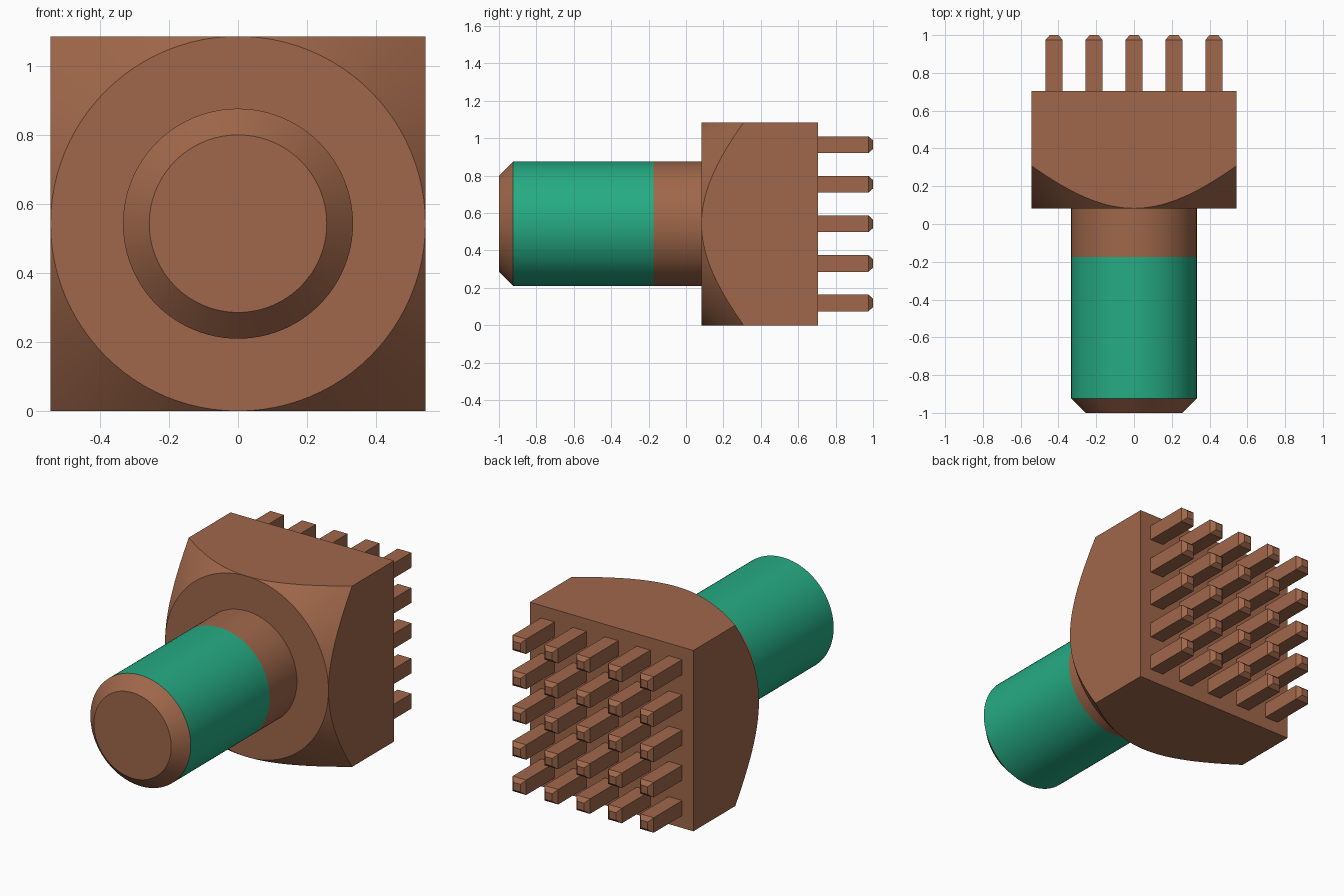
import bpy, bmesh
from math import sin, cos, pi, radians
from mathutils import Vector

cube = bpy.data.objects.get("Cube")
if cube:
    bpy.data.objects.remove(cube, do_unlink=True)

HALF = 0.5425      # half width of the head, also the axis height
SEGMENTS = 96
FRONT, BACK, TIP = 0.083, 0.705, 1.0


def material(name, rgb):
    mat = bpy.data.materials.new(name)
    mat.use_nodes = True
    mat.diffuse_color = (*rgb, 1)
    mat.node_tree.nodes["Principled BSDF"].inputs["Base Color"].default_value = (*rgb, 1)
    return mat


brown = material("brown_metal", (0.35, 0.136, 0.069))
green = material("green_grip", (0.019, 0.41, 0.23))


def loft(bm, rings, caps=True):
    """Skin a list of closed rings of points, optionally capping both ends."""
    loops = [[bm.verts.new(p) for p in ring] for ring in rings]
    n = len(loops[0])
    for a, b in zip(loops, loops[1:]):
        for i in range(n):
            j = (i + 1) % n
            bm.faces.new((a[i], a[j], b[j], b[i]))
    if caps:
        bm.faces.new(loops[0][::-1])
        bm.faces.new(loops[-1])


def finish(name, bm, mats, smooth=True):
    bmesh.ops.remove_doubles(bm, verts=bm.verts, dist=1e-5)
    bmesh.ops.recalc_face_normals(bm, faces=bm.faces)
    mesh = bpy.data.meshes.new(name)
    bm.to_mesh(mesh)
    bm.free()
    for mat in mats:
        mesh.materials.append(mat)
    obj = bpy.data.objects.new(name, mesh)
    bpy.context.collection.objects.link(obj)
    if smooth:
        bpy.ops.object.select_all(action="DESELECT")
        obj.select_set(True)
        bpy.context.view_layer.objects.active = obj
        bpy.ops.object.shade_smooth_by_angle(angle=radians(25))
    return obj


def circle(radius, y):
    return [Vector((radius * cos(a), y, HALF + radius * sin(a)))
            for a in (2 * pi * i / SEGMENTS for i in range(SEGMENTS))]


# Square head, its front corners turned down to a cone
face_ring = circle(HALF, FRONT)
edge_ring, back_ring = [], []
for i in range(SEGMENTS):
    a = 2 * pi * i / SEGMENTS
    reach = HALF / max(abs(cos(a)), abs(sin(a)))
    x, z = reach * cos(a), HALF + reach * sin(a)
    edge_ring.append(Vector((x, FRONT + reach - HALF, z)))
    back_ring.append(Vector((x, BACK, z)))
bm = bmesh.new()
loft(bm, [face_ring, edge_ring, back_ring])
finish("head", bm, [brown])

# Round handle with a chamfered end and a coloured grip band
bm = bmesh.new()
loft(bm, [circle(0.257, -1), circle(0.333, -0.924),
          circle(0.333, -0.175), circle(0.333, FRONT + 0.01)])
for f in bm.faces:
    f.material_index = int(-0.9 < f.calc_center_median().y < -0.2)
finish("handle", bm, [brown, green])

# Grid of square pins with chamfered tips
def square(cx, cz, h, y):
    return [(cx + sx * h, y, cz + sz * h)
            for sx, sz in ((-1, -1), (1, -1), (1, 1), (-1, 1))]


PITCH = 0.2115
bm = bmesh.new()
for col in range(-2, 3):
    for row in range(-2, 3):
        cx, cz = col * PITCH, HALF + row * PITCH
        loft(bm, [square(cx, cz, 0.045, BACK - 0.005),
                  square(cx, cz, 0.045, TIP - 0.025),
                  square(cx, cz, 0.023, TIP)])
finish("pins", bm, [brown], smooth=False)
